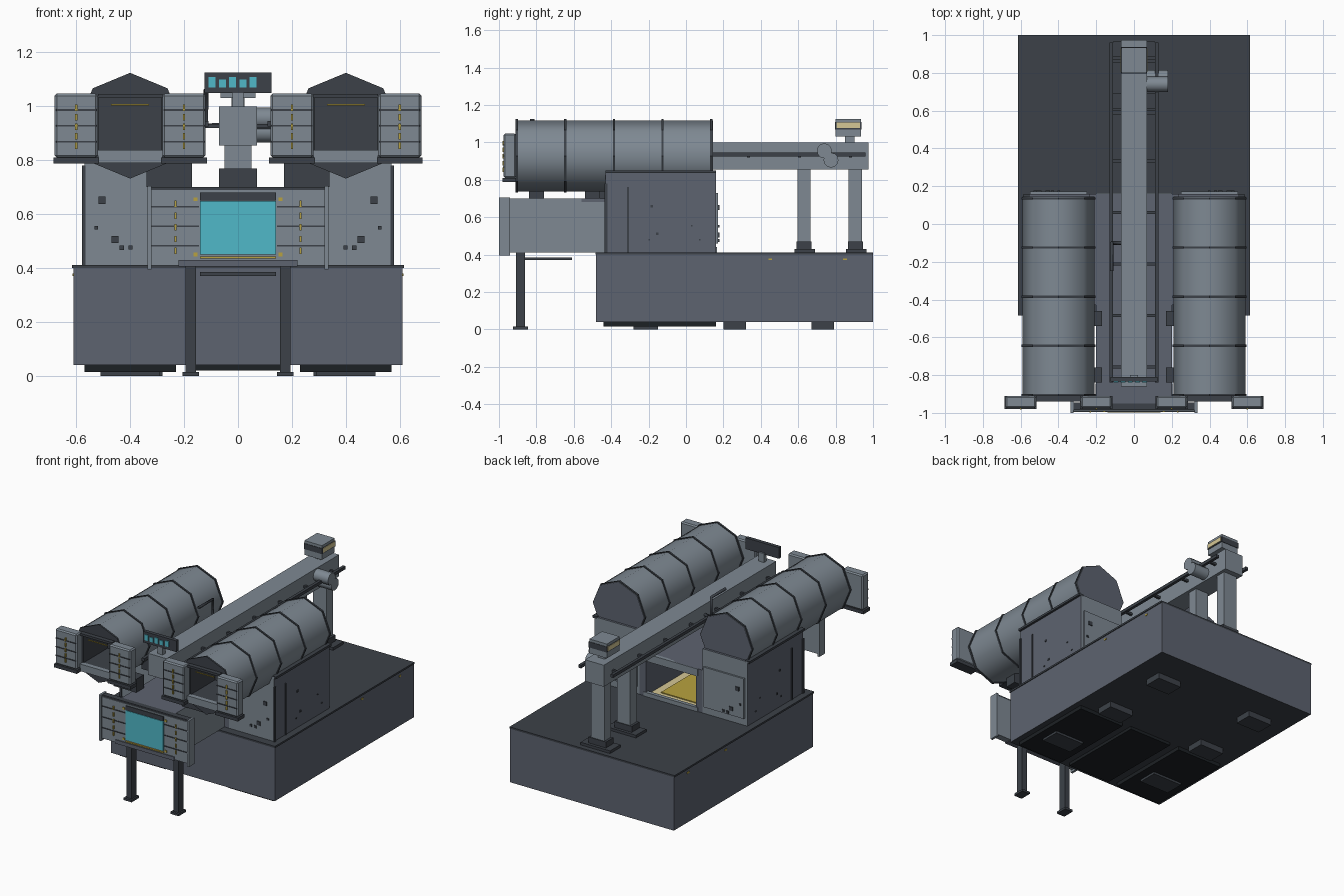
import bpy
import bmesh
import random
from math import radians, pi
from mathutils import Matrix, Vector

cube = bpy.data.objects.get("Cube")
if cube:
    bpy.data.objects.remove(cube, do_unlink=True)


def material(name, red, green, blue):
    mat = bpy.data.materials.new(name)
    mat.use_nodes = True
    mat.diffuse_color = (red, green, blue, 1)
    shader = next(n for n in mat.node_tree.nodes if n.type == 'BSDF_PRINCIPLED')
    shader.inputs["Base Color"].default_value = (red, green, blue, 1)
    return mat


grey = material("light grey", .21, .25, .29)
slate = material("slate", .11, .125, .16)
dark = material("charcoal", .045, .053, .065)
black = material("near black", .012, .015, .018)
cyan = material("cyan", .08, .48, .58)
yellow = material("yellow", .48, .36, .05)
cream = material("cream", .66, .57, .3)


def finish(name, bm, mat):
    mesh = bpy.data.meshes.new(name)
    bmesh.ops.recalc_face_normals(bm, faces=bm.faces)
    bm.to_mesh(mesh)
    bm.free()
    mesh.materials.append(mat)
    obj = bpy.data.objects.new(name, mesh)
    bpy.context.collection.objects.link(obj)
    return obj


def box(name, mat, x, y, z, bevel=0):
    """Box from its extents on each axis."""
    bm = bmesh.new()
    bmesh.ops.create_cube(bm, size=1)
    low, high = Vector((x[0], y[0], z[0])), Vector((x[1], y[1], z[1]))
    for v in bm.verts:
        v.co = Vector(((low[i] + high[i]) / 2 + v.co[i] * (high[i] - low[i])) for i in range(3))
    if bevel:
        bmesh.ops.bevel(bm, geom=bm.edges[:], offset=bevel, segments=1, affect='EDGES')
    return finish(name, bm, mat)


def pair(name, mat, x, y, z, bevel=0):
    """The same box on the left (+x) and mirrored on the right."""
    return [box("left_" + name, mat, x, y, z, bevel),
            box("right_" + name, mat, (-x[1], -x[0]), y, z, bevel)]


def cylinder(name, mat, centre, radius, length, axis, sides, turn=0):
    bm = bmesh.new()
    bmesh.ops.create_cone(bm, cap_ends=True, segments=sides, radius1=radius, radius2=radius, depth=length)
    tilt = Matrix.Rotation(pi / 2, 4, 'X' if axis == 'Y' else 'Y')
    bm.transform(Matrix.Translation(centre) @ tilt @ Matrix.Rotation(turn, 4, 'Z'))
    return finish(name, bm, mat)


def smooth(obj, angle):
    bpy.ops.object.select_all(action='DESELECT')
    obj.select_set(True)
    bpy.context.view_layer.objects.active = obj
    bpy.ops.object.shade_smooth_by_angle(angle=radians(angle))


def paint(obj, mat, rule):
    obj.data.materials.append(mat)
    for face in obj.data.polygons:
        if rule(face):
            face.material_index = len(obj.data.materials) - 1


def carve(obj, cutter):
    """Cut a box out of an object, keeping the cutter's colour inside."""
    cutter.hide_render = True
    mod = obj.modifiers.new("opening", 'BOOLEAN')
    mod.object, mod.operation, mod.solver = cutter, 'DIFFERENCE', 'EXACT'
    mod.material_mode = 'TRANSFER'
    bpy.ops.object.select_all(action='DESELECT')
    bpy.context.view_layer.objects.active = obj
    obj.select_set(True)
    bpy.ops.object.modifier_apply(modifier=mod.name)
    bpy.data.objects.remove(cutter, do_unlink=True)


def louvres(name, middle, front, bottom, top, half):
    """Dark slits and a dashed yellow strip on a front-facing panel."""
    y = (front - .004, front + .004)
    step = (top - bottom) / 4
    for i in range(3):
        z = bottom + step * (i + 1)
        box(name + "_slit", dark, x=(middle - half, middle + half), y=y, z=(z - .003, z + .003))
    for i in range(5):
        z = bottom + step * (.75 + .6 * i)
        box(name + "_marker", yellow, x=(middle - .004, middle + .004),
            y=(front - .007, front + .004), z=(z - .012, z + .012))


# Base block, deck and underside pads
base = box("base", slate, x=(-.61, .61), y=(-.48, 1), z=(.04, .4))
paint(base, dark, lambda f: f.normal.z < -.5)
box("deck", dark, x=(-.615, .615), y=(-.485, 1), z=(.4, .412))
pair("front_pad", black, x=(.23, .57), y=(-.44, .16), z=(.015, .04))
pair("front_pad_foot", dark, x=(.29, .51), y=(-.28, -.15), z=(0, .015))
box("centre_pad", black, x=(-.16, .16), y=(-.44, .16), z=(.02, .04))
for y in (.26, .73):
    pair("foot", dark, x=(.28, .46), y=(y - .06, y + .06), z=(0, .04))
for y in (.45, .85):
    pair("side_marker", yellow, x=(.608, .614), y=(y - .01, y + .01), z=(.37, .38))

# Two side cabinets with light front and back faces
for cabinet in pair("cabinet", slate, x=(.235, .57), y=(-.43, .16), z=(.41, .845)):
    paint(cabinet, grey, lambda f: abs(f.normal.y) > .5)
pair("cabinet_post", dark, x=(.565, .578), y=(-.435, -.42), z=(.41, .78))
pair("cabinet_seam", dark, x=(.568, .576), y=(-.315, -.305), z=(.41, .76))
pair("cabinet_back_panel", grey, x=(.25, .55), y=(.16, .172), z=(.46, .73))
pair("cradle_rail", dark, x=(.55, .585), y=(-.43, .16), z=(.835, .85))
rng = random.Random(4)
for i in range(5):
    size = rng.uniform(.006, .015)
    z = rng.uniform(.45, .7)
    x, y = rng.uniform(.36, .54), rng.uniform(-.25, .1)
    pair("front_fitting", dark, x=(x - size, x + size), y=(-.436, -.43), z=(z - size, z + size))
    pair("back_fitting", dark, x=(x - size, x + size), y=(.165, .178), z=(z - size, z + size))
    pair("side_fitting", dark, x=(.565, .575), y=(y - size / 2, y + size / 2), z=(z, z + size))

# Octagonal barrels with bands, square mouths and louvred doors
height, radius = .928, .19
for side, middle in (("left", .4), ("right", -.4)):
    barrel = cylinder(side + "_barrel", grey, (middle, -.38, height), radius, 1.05, 'Y', 8)
    paint(barrel, slate, lambda f: f.normal.y > .5)
    smooth(barrel, 50)
    mouth = box("mouth_cutter", dark, x=(middle - .115, middle + .115), y=(-1, -.45), z=(.835, 1.035))
    carve(barrel, mouth)
    for i in range(5):
        cylinder(side + "_band", dark, (middle, -.905 + .26 * i, height), radius + .006, .012, 'Y', 8)
    carve_band = bpy.data.objects[side + "_band"] if side + "_band" in bpy.data.objects else None
    if carve_band:
        carve(carve_band, box("band_cutter", dark, x=(middle - .115, middle + .115),
                              y=(-1, -.8), z=(.835, 1.035)))
    span = (middle - .12, middle + .12)
    box(side + "_mouth_lintel", dark, x=span, y=(-.94, -.91), z=(1.03, 1.045))
    box(side + "_mouth_sill", grey, x=span, y=(-.94, -.91), z=(.79, .838))
    box(side + "_mouth_strip", yellow, x=(middle - .07, middle + .07), y=(-.925, -.92), z=(1.003, 1.009))
    for sign in (-1, 1):
        centre = middle + sign * .2
        box(side + "_door", grey, x=(centre - .08, centre + .08), y=(-.975, -.91),
            z=(.81, 1.047), bevel=.008)
        box(side + "_door_bracket", dark, x=(centre - .085, centre + .085), y=(-.98, -.91), z=(.787, .81))
        louvres(side + "_door", centre, -.975, .81, 1.045, .075)

# Supports joining the barrels to the nose
for y in (-.8, -.5):
    pair("barrel_support", dark, x=(.17, .34), y=(y - .04, y + .04), z=(.7, .79))

# Centre tunnel, open to the rear, with a yellow floor sheet
pair("tunnel_wall", slate, x=(.185, .235), y=(-.43, .16), z=(.41, .7))
box("tunnel_roof", slate, x=(-.2, .2), y=(-.56, .16), z=(.68, .7))
box("tunnel_floor", cream, x=(-.185, .185), y=(-.43, .14), z=(.412, .418))
box("tunnel_sheet", yellow, x=(-.13, .13), y=(-.4, .08), z=(.418, .424))
box("tunnel_sill", grey, x=(-.2, .2), y=(.14, .165), z=(.41, .44))
box("tunnel_lintel", grey, x=(-.2, .2), y=(.14, .165), z=(.65, .7))

# Nose housing and its front panel with a screen
nose = box("nose", grey, x=(-.2, .2), y=(-.95, -.43), z=(.41, .7))
paint(nose, slate, lambda f: f.normal.z > .5)
box("nose_under_tray", dark, x=(-.14, .14), y=(-.86, -.61), z=(.37, .385))
box("front_panel", grey, x=(-.32, .32), y=(-.99, -.945), z=(.41, .69))
pair("panel_flange", grey, x=(.32, .335), y=(-1, -.94), z=(.395, .705))
box("panel_top_rim", dark, x=(-.32, .32), y=(-.985, -.945), z=(.69, .7))
box("panel_lip", slate, x=(-.22, .22), y=(-.996, -.95), z=(.405, .43))
box("screen_header", dark, x=(-.14, .14), y=(-.996, -.985), z=(.65, .68))
box("screen", cyan, x=(-.14, .14), y=(-.996, -.988), z=(.45, .648))
box("screen_sill", yellow, x=(-.14, .14), y=(-.997, -.988), z=(.435, .443))
for z in (.45, .655):
    pair("screen_corner_mark", yellow, x=(.15, .165), y=(-.994, -.988), z=(z - .007, z + .007))
for sign in (-1, 1):
    louvres("panel", sign * .232, -.99, .41, .7, .088)

# Front legs
pair("front_leg", dark, x=(.155, .195), y=(-.91, -.86), z=(0, .41))
pair("front_leg_foot", dark, x=(.145, .205), y=(-.925, -.845), z=(0, .015))

# Overhead beam and its columns
box("beam", grey, x=(-.07, .07), y=(-.86, .975), z=(.855, 1))
box("beam_saddle", dark, x=(-.07, .07), y=(-.48, -.4), z=(.7, .77))
box("front_column", grey, x=(-.05, .05), y=(-.47, -.41), z=(.7, .86))
for name, y in (("inner_column", .63), ("rear_column", .905)):
    box(name, grey, x=(-.05, .05), y=(y - .035, y + .035), z=(.41, .86))
    box(name + "_shoe", dark, x=(-.065, .065), y=(y - .04, y + .04), z=(.41, .47))
    box(name + "_plate", dark, x=(-.11, .11), y=(y - .05, y + .06), z=(.41, .43))

# Rails beside the beam, with brackets
pair("rail", dark, x=(.11, .13), y=(-.84, .96), z=(.925, .945))
for i in range(7):
    y = .88 - .273 * i
    pair("rail_bracket", dark, x=(.07, .12), y=(y - .008, y + .008), z=(.92, .935))

# Drive rollers on the beam
for name, y, z in (("upper_roller", .74, .955), ("lower_roller", .775, .905)):
    smooth(cylinder(name, grey, (.125, y, z), .04, .11, 'X', 12), 40)

# Bent pipe rising beside the beam
curve = bpy.data.curves.new("bent_pipe", 'CURVE')
curve.dimensions, curve.bevel_depth, curve.bevel_resolution = '3D', .01, 1
spline = curve.splines.new('POLY')
points = [(-.07, -.1, .93), (-.118, -.1, .93), (-.118, -.1, 1.06), (-.118, -.25, 1.06)]
spline.points.add(len(points) - 1)
for target, point in zip(spline.points, points):
    target.co = (*point, 1)
curve.materials.append(dark)
bpy.context.collection.objects.link(bpy.data.objects.new("bent_pipe", curve))

# Status display at the front of the beam
box("display_neck", grey, x=(-.02, .02), y=(-.83, -.8), z=(1, 1.06))
box("display", dark, x=(-.125, .125), y=(-.835, -.81), z=(1.05, 1.125))
for i in range(5):
    x = -.096 + .038 * i
    drop = .008 * (i % 2)
    box("display_cell", cyan, x=(x - .013, x + .013), y=(-.84, -.834), z=(1.07, 1.108 - drop))

# Lamp housing at the rear of the beam
box("lamp_neck", grey, x=(-.025, .025), y=(.85, .9), z=(1, 1.035))
box("lamp_housing", grey, x=(-.065, .065), y=(.8, .935), z=(1.03, 1.126))
box("lamp_band", dark, x=(-.068, .068), y=(.797, .938), z=(1.07, 1.108))
pair("lamp_lens", cream, x=(.066, .071), y=(.805, .93), z=(1.077, 1.107))
